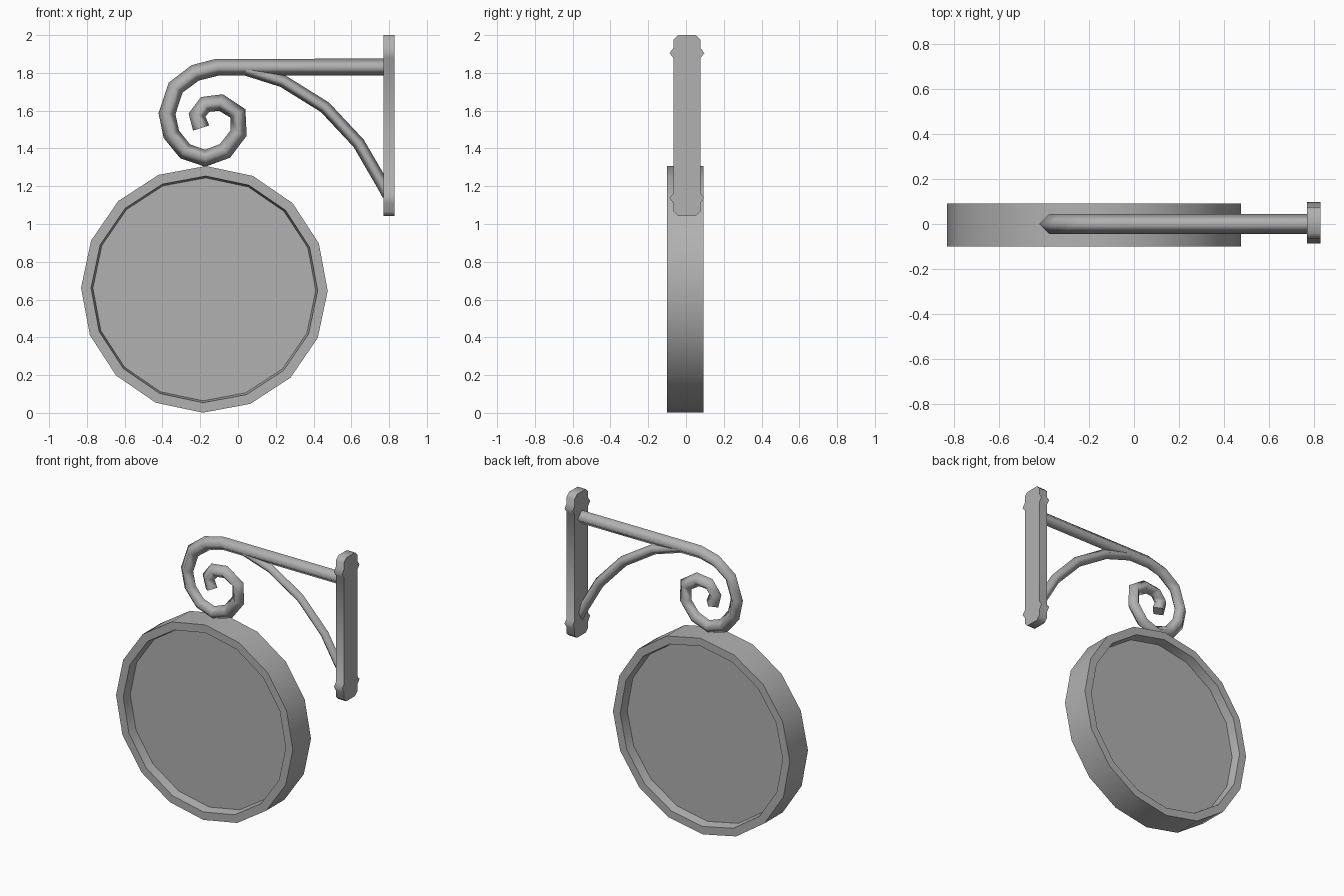
import bpy, bmesh, math
from mathutils import Vector

if "Cube" in bpy.data.objects:
    bpy.data.objects.remove(bpy.data.objects["Cube"])

# Dark grey metal for every part
metal = bpy.data.materials.new("dark_grey_metal")
metal.diffuse_color = (0.44, 0.44, 0.44, 1)
metal.use_nodes = True
metal.node_tree.nodes["Principled BSDF"].inputs["Base Color"].default_value = metal.diffuse_color


def finish(bm, name, angle=None):
    bmesh.ops.recalc_face_normals(bm, faces=bm.faces)
    mesh = bpy.data.meshes.new(name)
    bm.to_mesh(mesh)
    bm.free()
    mesh.materials.append(metal)
    ob = bpy.data.objects.new(name, mesh)
    bpy.context.collection.objects.link(ob)
    if angle:
        bpy.ops.object.select_all(action='DESELECT')
        ob.select_set(True)
        bpy.context.view_layer.objects.active = ob
        bpy.ops.object.shade_smooth_by_angle(angle=math.radians(angle))
    return ob


def skin(bm, rings):
    """Join consecutive vertex rings with quads and cap both ends."""
    n = len(rings[0])
    sides = []
    for a, b in zip(rings, rings[1:]):
        for i in range(n):
            j = (i + 1) % n
            sides.append(bm.faces.new((a[i], a[j], b[j], b[i])))
    bm.faces.new(rings[0])
    bm.faces.new(rings[-1])
    return sides


def tube(name, path, radius):
    """Four-sided smooth rod following a path in the xz plane."""
    bm = bmesh.new()
    pts = [Vector((x, 0, z)) for x, z in path]
    side = Vector((0, radius, 0))
    rings = []
    for i, p in enumerate(pts):
        t = Vector((0, 0, 0))
        if i > 0:
            t += (p - pts[i - 1]).normalized()
        if i < len(pts) - 1:
            t += (pts[i + 1] - p).normalized()
        t.normalize()
        out = Vector((-t.z, 0, t.x)) * radius
        rings.append([bm.verts.new(p + d) for d in (out, side, -out, -side)])
    for f in skin(bm, rings):
        f.smooth = True
    return finish(bm, name)


# Round sign with a recessed panel on both faces
CX, CZ, SIDES = -0.178, 0.654, 16
profile = [(0.59, -0.04), (0.60, -0.1), (0.653, -0.1),
           (0.653, 0.092), (0.60, 0.092), (0.59, 0.032)]
bm = bmesh.new()
rings = []
for r, y in profile:
    ring = []
    for k in range(SIDES):
        a = math.tau * k / SIDES - math.radians(0.7)
        ring.append(bm.verts.new((CX + r * math.cos(a), y, CZ + r * math.sin(a))))
    rings.append(ring)
skin(bm, rings)
finish(bm, "sign_disc", 30)

# Top arm ending in a scroll
tube("scroll_arm", [
    (0.78, 1.83), (-0.11, 1.83), (-0.227, 1.80), (-0.33, 1.722),
    (-0.376, 1.584), (-0.353, 1.475), (-0.28, 1.385), (-0.174, 1.348),
    (-0.069, 1.387), (0.003, 1.481), (0.0, 1.585), (-0.09, 1.643),
    (-0.174, 1.633), (-0.217, 1.577), (-0.195, 1.508)], 0.045)

# Curved brace under the arm
tube("brace", [
    (0.037, 1.82), (0.238, 1.756), (0.46, 1.618),
    (0.639, 1.427), (0.771, 1.2), (0.795, 1.155)], 0.033)

# Wall plate: a quarter outline mirrored in y and z, then extruded along x
quarter = [(0.071, 0.357), (0.092, 0.383), (0.071, 0.412),
           (0.071, 0.455), (0.046, 0.479)]
half = [(y, -z) for y, z in reversed(quarter)] + quarter
outline = half + [(-y, z) for y, z in reversed(half)]
bm = bmesh.new()
plate_sides = skin(bm, [
    [bm.verts.new((x, 0.005 + y, 1.521 + z)) for y, z in outline]
    for x in (0.769, 0.829)])
for f in plate_sides:
    f.smooth = True
finish(bm, "wall_plate")
